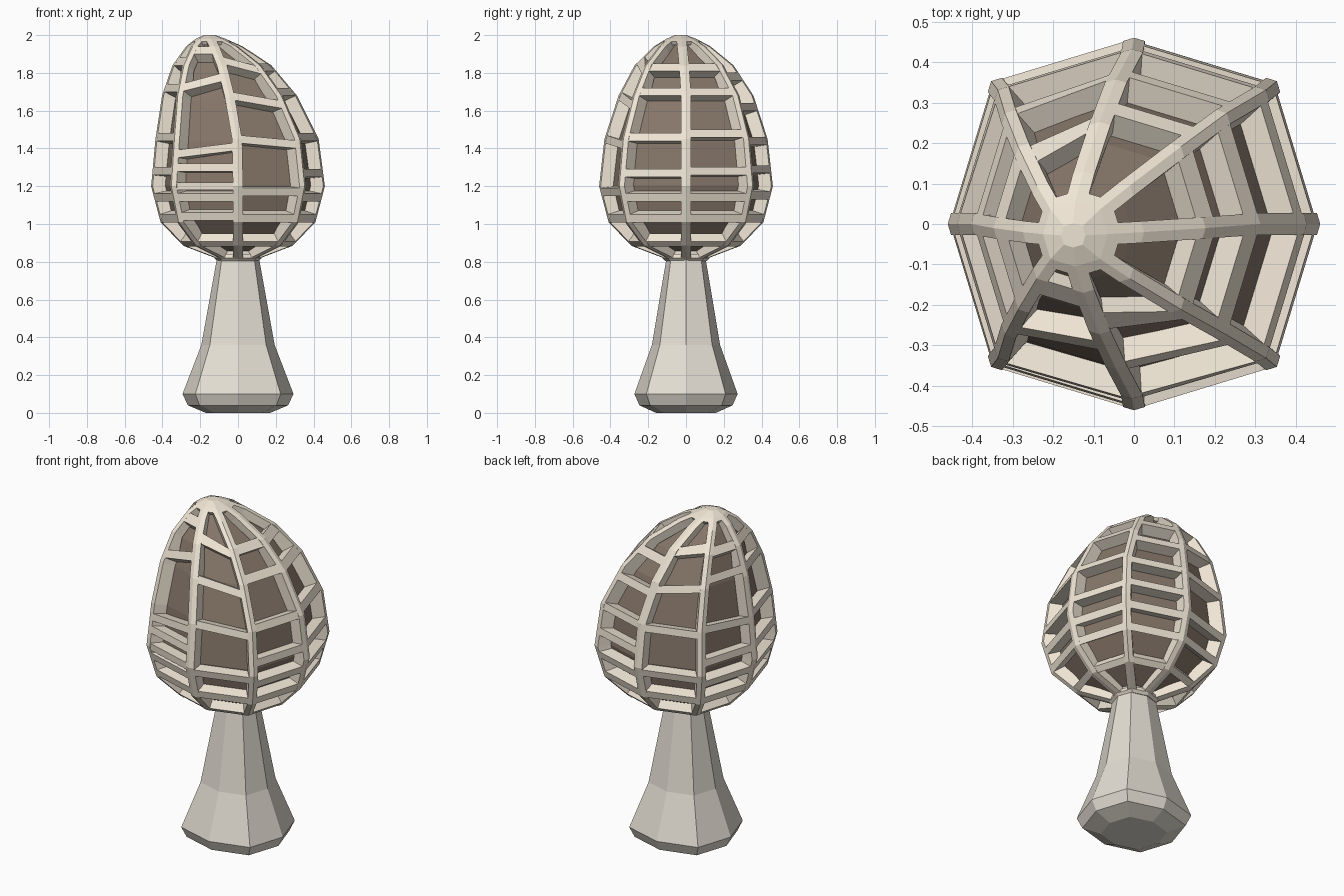
import bpy, bmesh
from math import cos, sin, pi
from mathutils import Vector

if "Cube" in bpy.data.objects:
    bpy.data.objects.remove(bpy.data.objects["Cube"])

N = 8
# cap profile: z, radius, centre x, centre y (the tip leans to -x)
CAP = [(.82, .12, 0, 0), (.885, .29, 0, 0), (1.01, .41, 0, 0), (1.2, .46, 0, 0),
       (1.45, .432, -.005, 0), (1.68, .357, -.045, 0), (1.84, .262, -.085, -.01),
       (1.94, .15, -.125, -.02), (1.98, .08, -.145, -.025)]


def material(name, rgb):
    m = bpy.data.materials.new(name)
    m.diffuse_color = (*rgb, 1)
    m.use_nodes = True
    m.node_tree.nodes["Principled BSDF"].inputs["Base Color"].default_value = m.diffuse_color
    return m


def finish(bm, name, mat):
    bmesh.ops.recalc_face_normals(bm, faces=bm.faces)
    me = bpy.data.meshes.new(name)
    bm.to_mesh(me)
    bm.free()
    me.materials.append(mat)
    ob = bpy.data.objects.new(name, me)
    bpy.context.collection.objects.link(ob)


def loft(bm, rings):
    vs = [[bm.verts.new(p) for p in r] for r in rings]
    for a, b in zip(vs, vs[1:]):
        for k in range(len(a)):
            j = (k + 1) % len(a)
            bm.faces.new((a[k], a[j], b[j], b[k]))
    bm.faces.new(vs[0])
    bm.faces.new(vs[-1])


def octagon(k, r, z, cx=0, cy=0, ys=1):
    """Corner k of a slightly squarish octagon: diagonals reach further out."""
    r *= 1.085 if k % 2 else 1
    return Vector((cx + r * cos(k * pi / 4), cy + ys * r * sin(k * pi / 4), z))


def at(z):
    for a, b in zip(CAP, CAP[1:]):
        if z <= b[0]:
            t = (z - a[0]) / (b[0] - a[0])
            return [p + (q - p) * t for p, q in zip(a, b)]
    return list(CAP[-1])


def corner(i, z, d):
    """Point on rib i at height z, sunk by d along the profile normal."""
    lo, hi = at(max(z - .05, .82)), at(min(z + .05, 1.98))
    n = Vector((hi[0] - lo[0], lo[1] - hi[1])).normalized()
    _, r, cx, cy = at(z)
    return octagon(i, max(r - d * n.x, .02), z - d * n.y, cx, cy)


def surf(i, u, z, d):
    return corner(i, z, d).lerp(corner(i + 1, z, d), u)


cream = material("cream", (.86, .78, .66))
pale = material("pale", (.77, .73, .65))
brown = material("brown", (.235, .18, .14))

# stem
bm = bmesh.new()
loft(bm, [[octagon(k, r, z, ys=.93) for k in range(N)]
          for z, r in ((0, .17), (.04, .265), (.1, .294), (.36, .194), (.81, .113), (.87, .105))])
finish(bm, "stem", pale)

# brown core inside the lattice
bm = bmesh.new()
loft(bm, [[corner(k, z, d) for k in range(N)]
          for z, d in ((.82, .04), (.885, .06), (1.01, .065), (1.2, .068), (1.45, .068),
                       (1.68, .068), (1.84, .065), (1.94, .05), (1.98, .03))])
finish(bm, "core", brown)

# vertical ribs, folded over the corners of the cap
bm = bmesh.new()
for i in range(N):
    rings = []
    for z, r, cx, cy in CAP:
        f = min(.028 / (r * .8), .48)
        d = .075 if .9 < z < 1.8 else .05
        rings.append([surf(i - 1, 1 - f, z, 0), corner(i, z, 0), surf(i, f, z, 0),
                      surf(i, f, z, d), corner(i, z, d), surf(i - 1, 1 - f, z, d)])
    loft(bm, rings)
finish(bm, "cap_ribs", cream)

# cross bars per panel: a height, or a slanted pair of heights
BARS = [[1.03, 1.14, 1.28, 1.48, 1.70, 1.83],
        [1.03, 1.15, 1.29, 1.44, 1.62, 1.78],
        [1.03, 1.17, 1.43, (1.64, 1.68), (1.83, 1.87)],
        [1.03, 1.14, 1.27, (1.46, 1.43), 1.72, 1.85],
        [1.03, 1.14, 1.28, 1.46, 1.72, 1.86],
        [1.04, 1.14, 1.20, 1.30, (1.37, 1.41), (1.72, 1.78), 1.92],
        [1.03, 1.17, (1.45, 1.42), (1.68, 1.63), (1.87, 1.81)],
        [1.03, 1.14, 1.27, 1.46, 1.7, 1.83]]
bm = bmesh.new()
for i, row in enumerate(BARS):
    for b in [.895] + row:
        ends = b if isinstance(b, tuple) else (b, b)
        h = .013 if b == .895 else .021
        d = .05 if b == .895 else .074 if ends[0] < 1.8 else .06
        loft(bm, [[surf(i, u, z - h, 0), surf(i, u, z + h, 0),
                   surf(i, u, z + h, d), surf(i, u, z - h, d)]
                  for u, z in zip((.02, .98), ends)])
finish(bm, "cap_cross_bars", cream)

# faceted tip and collar at the neck
bm = bmesh.new()
loft(bm, [[corner(k, z, d) for k in range(N)] for z, d in ((1.965, .02), (1.965, 0), (1.98, 0))]
     + [[octagon(k, .03, 2, -.15, -.028) for k in range(N)]])
finish(bm, "cap_tip", cream)
bm = bmesh.new()
loft(bm, [[octagon(k, r, z) for k in range(N)]
          for z, r in ((.805, .11), (.82, .125), (.84, .12))])
finish(bm, "neck_collar", cream)
